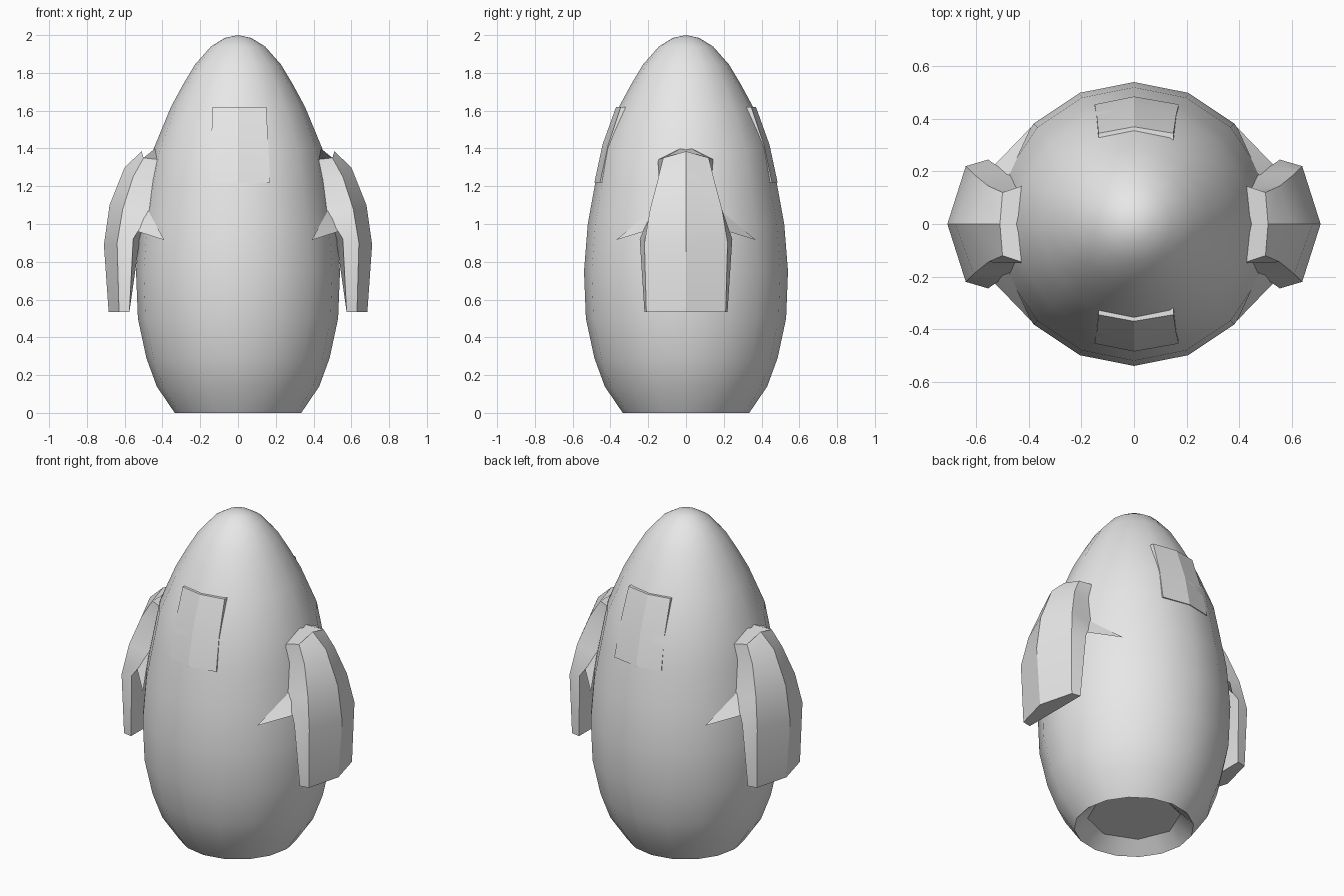
import bpy
import bmesh
import math

if "Cube" in bpy.data.objects:
    bpy.data.objects.remove(bpy.data.objects["Cube"], do_unlink=True)

# One plain grey for everything
grey = bpy.data.materials.new("plain_grey")
grey.use_nodes = True
grey.diffuse_color = (0.8, 0.8, 0.8, 1)
grey.node_tree.nodes["Principled BSDF"].inputs["Base Color"].default_value = (0.8, 0.8, 0.8, 1)


def finish(name, bm, angle):
    bmesh.ops.recalc_face_normals(bm, faces=bm.faces)
    mesh = bpy.data.meshes.new(name)
    bm.to_mesh(mesh)
    bm.free()
    mesh.materials.append(grey)
    obj = bpy.data.objects.new(name, mesh)
    bpy.context.collection.objects.link(obj)
    bpy.ops.object.select_all(action='DESELECT')
    obj.select_set(True)
    bpy.context.view_layer.objects.active = obj
    bpy.ops.object.shade_smooth_by_angle(angle=math.radians(angle))
    return obj


def loft(bm, rings, cap_start=True, cap_end=True):
    rows = [[bm.verts.new(p) for p in ring] for ring in rings]
    n = len(rows[0])
    for a, b in zip(rows, rows[1:]):
        for i in range(n):
            j = (i + 1) % n
            bm.faces.new((a[i], a[j], b[j], b[i]))
    if cap_start:
        bm.faces.new(rows[0])
    if cap_end:
        bm.faces.new(rows[-1])
    return rows


# Egg-shaped body, sixteen sides, with a recessed eight-sided base
SIDES = 16
profile = [(0.335, 0), (0.43, 0.14), (0.485, 0.29), (0.53, 0.5), (0.54, 0.75),
           (0.52, 1.0), (0.48, 1.22), (0.446, 1.4), (0.355, 1.62), (0.29, 1.74),
           (0.227, 1.845), (0.143, 1.94), (0.07, 1.985)]


def ring(r, z, odd=1.0):
    return [(r * k * math.cos(a), r * k * math.sin(a), z)
            for i in range(SIDES)
            for a, k in [(2 * math.pi * i / SIDES, odd if i % 2 else 1.0)]]


bm = bmesh.new()
rings = [ring(0.26, 0.07, math.cos(math.pi / 8))] + [ring(r, z) for r, z in profile]
rows = loft(bm, rings, cap_end=False)
tip = bm.verts.new((0, 0, 2.0))
for i in range(SIDES):
    bm.faces.new((rows[-1][i], rows[-1][(i + 1) % SIDES], tip))
finish("body", bm, 40)

# Raised plates on the chest and the back
plate_rows = [(1.62, -0.135, 0.15, 0.37, 0.345),
              (1.42, -0.142, 0.16, 0.442, 0.412),
              (1.22, -0.15, 0.17, 0.485, 0.455)]
for name, side in (("chest_plate", -1), ("back_plate", 1)):
    bm = bmesh.new()
    grid = [[bm.verts.new((x, side * y, z)) for x, y in
             ((left, edge), (0, mid), (right, edge))]
            for z, left, right, mid, edge in plate_rows]
    for a, b in zip(grid, grid[1:]):
        for i in range(2):
            bm.faces.new((a[i], a[i + 1], b[i + 1], b[i]))
    ext = bmesh.ops.extrude_face_region(bm, geom=bm.faces[:], use_keep_orig=True)
    moved = [v for v in ext["geom"] if isinstance(v, bmesh.types.BMVert)]
    bmesh.ops.translate(bm, verts=moved, vec=(0, -side * 0.04, 0))
    finish(name, bm, 20)

# Arms: each section lists ridge, outer corner, inner corner and inner middle
arm_sections = [
    ((0.51, 0, 1.385), (0.50, 0.12, 1.35), (0.41, 0.15, 1.34), (0.42, 0, 1.415)),
    ((0.60, 0, 1.30), (0.555, 0.145, 1.25), (0.435, 0.14, 1.23), (0.42, 0, 1.25)),
    ((0.68, 0, 1.10), (0.61, 0.19, 1.08), (0.475, 0.19, 1.05), (0.46, 0, 1.06)),
    ((0.71, 0, 0.89), (0.64, 0.22, 0.90), (0.555, 0.245, 0.92), (0.52, 0, 0.92)),
    ((0.685, 0, 0.535), (0.63, 0.21, 0.535), (0.575, 0.22, 0.535), (0.575, 0, 0.535)),
]
for name, sx in (("left_arm", 1), ("right_arm", -1)):
    bm = bmesh.new()
    rings = []
    for ridge, outer, inner, middle in arm_sections:
        pts = [ridge, outer, inner, middle,
               (inner[0], -inner[1], inner[2]), (outer[0], -outer[1], outer[2])]
        rings.append([(sx * x, y, z) for x, y, z in pts])
    loft(bm, rings)
    # Thin spikes reaching from the arm to the body, front and back
    for sy in (-1, 1):
        a, b, c, d = [bm.verts.new((sx * x, sy * y, z)) for x, y, z in
                      ((0.475, 0.185, 1.07), (0.53, 0.225, 0.96),
                       (0.52, 0.17, 1.02), (0.39, 0.37, 0.915))]
        for f in ((a, b, d), (b, c, d), (c, a, d), (a, c, b)):
            bm.faces.new(f)
    finish(name, bm, 24)
